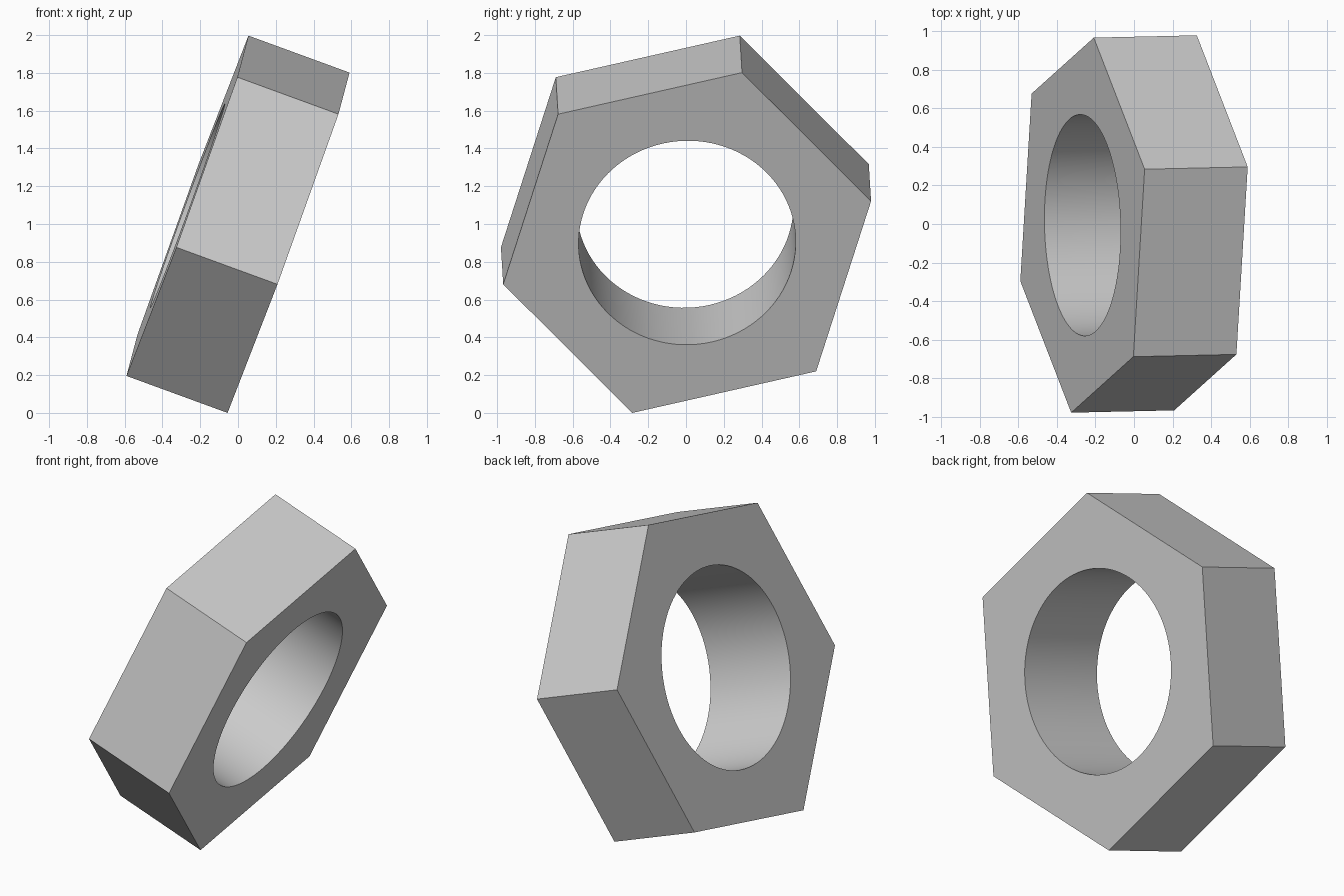
import bpy
import bmesh
from math import cos, sin, pi
from mathutils import Matrix, Vector

cube = bpy.data.objects.get("Cube")
if cube:
    bpy.data.objects.remove(cube, do_unlink=True)

STEPS = 96            # divisions around the ring, a multiple of six
OUTER = 1.0           # corner radius of the hexagon
BORE = 0.575          # radius of the hole
HALF = 0.285          # half the thickness


def hex_radius(angle):
    """Distance from the centre to the hexagon's edge, corner at angle 0."""
    return OUTER * cos(pi / 6) / cos(angle % (pi / 3) - pi / 6)


# Steel colour
steel = bpy.data.materials.new("grey_steel")
steel.use_nodes = True
colour = (0.6, 0.6, 0.6, 1)
steel.diffuse_color = colour
steel.node_tree.nodes["Principled BSDF"].inputs["Base Color"].default_value = colour

# Nut: a rectangular section swept round, hexagonal outside and round inside
bm = bmesh.new()
sections = []
for i in range(STEPS):
    a = 2 * pi * i / STEPS
    r = hex_radius(a)
    section = [(r, -HALF), (r, HALF), (BORE, HALF), (BORE, -HALF)]
    sections.append([bm.verts.new((d * cos(a), d * sin(a), h)) for d, h in section])
for i, here in enumerate(sections):
    after = sections[(i + 1) % STEPS]
    for k in range(4):
        n = (k + 1) % 4
        bm.faces.new((here[k], after[k], after[n], here[n]))
bmesh.ops.recalc_face_normals(bm, faces=bm.faces)

# Tilt: bore axis leans over, one corner points up
axis = Vector((0.536, 0.012, -0.196)).normalized()
corner = Vector((0.32, 0.29, 0.9))
corner = (corner - axis * corner.dot(axis)).normalized()
tilt = Matrix((corner, axis.cross(corner), axis)).transposed().to_4x4()
bm.transform(Matrix.Translation((0, 0, 1)) @ tilt)
lowest = min(v.co.z for v in bm.verts)
bmesh.ops.translate(bm, verts=bm.verts, vec=(0, 0, -lowest))

mesh = bpy.data.meshes.new("hex_nut")
bm.to_mesh(mesh)
bm.free()
mesh.materials.append(steel)
nut = bpy.data.objects.new("hex_nut", mesh)
bpy.context.collection.objects.link(nut)

# Smooth bore, crisp edges
bpy.ops.object.select_all(action="DESELECT")
nut.select_set(True)
bpy.context.view_layer.objects.active = nut
bpy.ops.object.shade_smooth_by_angle(angle=pi / 6)
